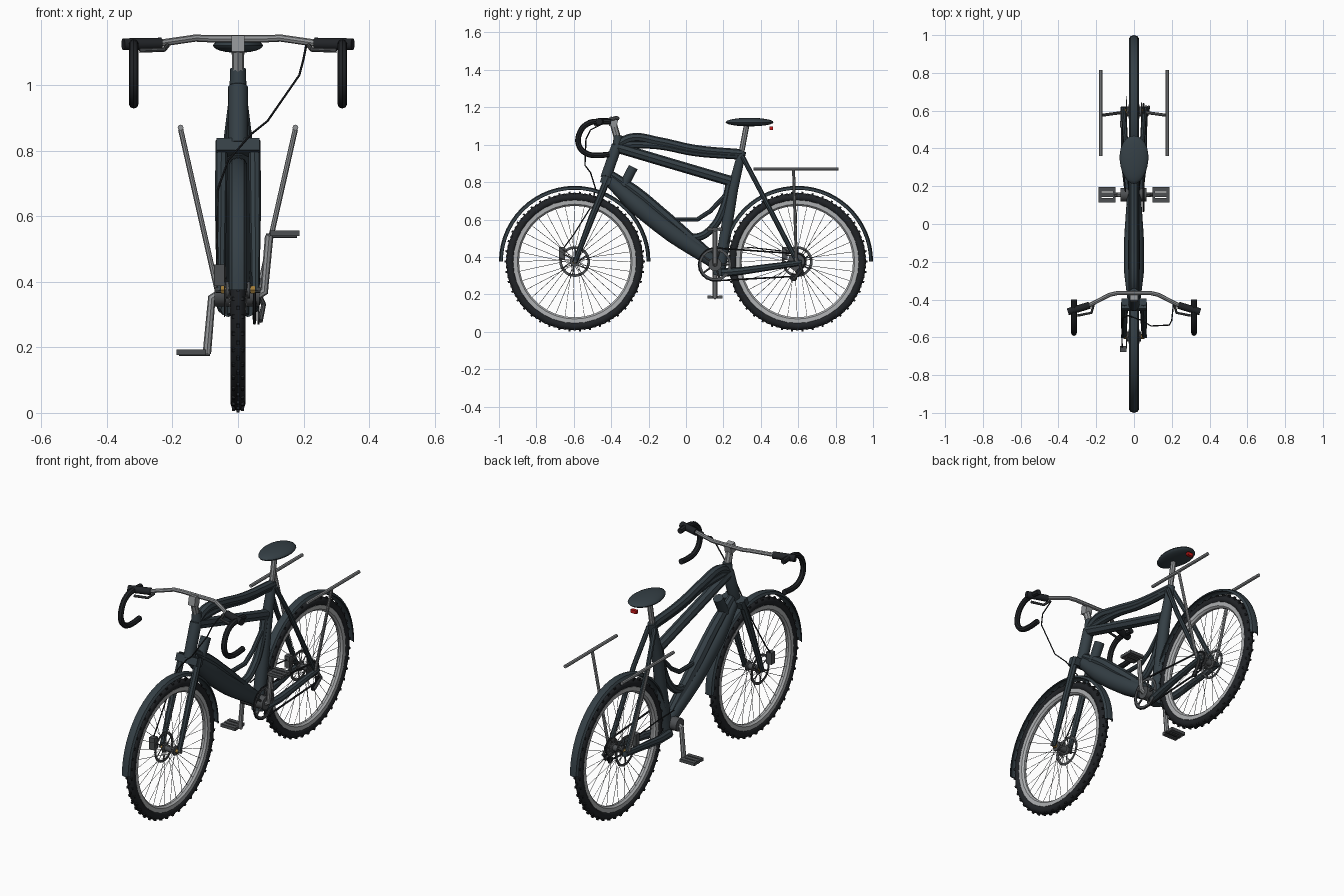
import bpy, bmesh, math
from mathutils import Vector, Matrix

if "Cube" in bpy.data.objects:
    bpy.data.objects.remove(bpy.data.objects["Cube"])


def mat(name, *c):
    m = bpy.data.materials.new(name)
    m.diffuse_color = (*c, 1)
    m.use_nodes = True
    m.node_tree.nodes["Principled BSDF"].inputs["Base Color"].default_value = m.diffuse_color
    return m


DARK = mat("dark_paint", 0.035, 0.05, 0.06)
BLACK = mat("black_rubber", 0.015, 0.017, 0.02)
STEEL = mat("steel", 0.28, 0.29, 0.30)
GREY = mat("dark_metal", 0.075, 0.08, 0.085)
RIM = mat("rim_silver", 0.42, 0.43, 0.44)
GOLD = mat("brass", 0.35, 0.2, 0.04)
RED = mat("red_lamp", 0.6, 0.01, 0.01)


def finish(o, m, smooth=True):
    o.data.materials.clear()
    o.data.materials.append(m)
    bpy.ops.object.select_all(action='DESELECT')
    o.select_set(True)
    bpy.context.view_layer.objects.active = o
    if smooth:
        bpy.ops.object.shade_smooth_by_angle(angle=math.radians(40))
    return o


def tube(name, paths, r, m, radii=None, curved=False, res=2, cyclic=False):
    """Round tube(s) along one path or a list of paths."""
    if not isinstance(paths[0][0], (tuple, list, Vector)):
        paths = [paths]
    c = bpy.data.curves.new(name, 'CURVE')
    c.dimensions, c.bevel_depth, c.bevel_resolution = '3D', r, res
    c.use_fill_caps, c.resolution_u = True, 5
    for p in paths:
        s = c.splines.new('BEZIER' if curved else 'POLY')
        pts = s.bezier_points if curved else s.points
        pts.add(len(p) - 1)
        for i, (q, v) in enumerate(zip(pts, p)):
            q.co = Vector(v) if curved else (*v, 1)
            q.radius = radii[i] if radii else 1
            if curved:
                q.handle_left_type = q.handle_right_type = 'AUTO'
        s.use_cyclic_u = cyclic
    o = bpy.data.objects.new(name, c)
    bpy.context.collection.objects.link(o)
    bpy.ops.object.select_all(action='DESELECT')
    o.select_set(True)
    bpy.context.view_layer.objects.active = o
    bpy.ops.object.convert(target='MESH')
    return finish(bpy.context.object, m)


def mesh(name, bm, m, smooth=True):
    bmesh.ops.recalc_face_normals(bm, faces=bm.faces)
    me = bpy.data.meshes.new(name)
    bm.to_mesh(me)
    bm.free()
    o = bpy.data.objects.new(name, me)
    bpy.context.collection.objects.link(o)
    return finish(o, m, smooth)


def lathe(name, prof, cy, cz, m, n=28, a0=0, a1=360):
    """Closed (x, radius) profile swept about an axle running along x."""
    bm = bmesh.new()
    full = a1 - a0 == 360
    rings = []
    for i in range(n if full else n + 1):
        a = math.radians(a0 + (a1 - a0) * i / n)
        rings.append([bm.verts.new((x, cy + r * math.cos(a), cz + r * math.sin(a))) for x, r in prof])
    k = len(prof)
    for i in range(n):
        A, B = rings[i], rings[(i + 1) % len(rings)]
        for j in range(k):
            bm.faces.new((A[j], A[(j + 1) % k], B[(j + 1) % k], B[j]))
    if not full:
        bm.faces.new(rings[0])
        bm.faces.new(rings[-1])
    return mesh(name, bm, m)


def box(name, loc, size, m, tilt=0):
    bm = bmesh.new()
    M = Matrix.Translation(loc) @ Matrix.Rotation(tilt, 4, 'X') @ Matrix.Diagonal((*size, 1))
    bmesh.ops.create_cube(bm, size=1, matrix=M)
    return mesh(name, bm, m, False)


def drum(x0, x1, r0, r1):
    return [(x0, r0), (x1, r0), (x1, r1), (x0, r1)]


# Wheels: tyre, knobs, rim, spokes, hub, disc brake, fender
HZ = 0.375
for nm, cy, a0, a1 in (("front", -0.595, 0, 180), ("rear", 0.595, 0, 166)):
    ring = [(0.023 * math.cos(t * math.pi / 5), 0.346 + 0.023 * math.sin(t * math.pi / 5)) for t in range(10)]
    lathe(nm + "_tyre", ring, cy, HZ, BLACK)
    bm = bmesh.new()
    for i in range(84):
        R = Matrix.Translation((0, cy, HZ)) @ Matrix.Rotation(2 * math.pi * i / 84, 4, 'X')
        for x, z in ([(0, 0.369)] if i % 2 else [(-0.014, 0.363), (0.014, 0.363)]):
            bmesh.ops.create_cube(bm, size=1, matrix=R @ Matrix.Translation((x, 0, z)) @ Matrix.Diagonal((0.01, 0.011, 0.011, 1)))
    mesh(nm + "_tyre_knobs", bm, BLACK, False)
    lathe(nm + "_rim", [(-0.017, 0.329), (0.017, 0.329), (0.016, 0.307), (0.006, 0.298), (-0.006, 0.298), (-0.016, 0.307)], cy, HZ, RIM, 36)
    spokes = []
    for i in range(36):
        a = 2 * math.pi * i / 36
        b = a + (0.5 if i % 4 < 2 else -0.5)
        s = 0.028 if i % 2 else -0.028
        spokes.append([(s, cy + 0.024 * math.cos(b), HZ + 0.024 * math.sin(b)),
                       (0, cy + 0.302 * math.cos(a), HZ + 0.302 * math.sin(a))])
    tube(nm + "_spokes", spokes, 0.0013, STEEL, res=0)
    lathe(nm + "_hub", [(-0.036, 0.004), (-0.036, 0.026), (-0.028, 0.026), (-0.024, 0.017), (0.024, 0.017),
                        (0.028, 0.026), (0.036, 0.026), (0.036, 0.004)], cy, HZ, GREY, 16)
    tube(nm + "_axle", [(-0.068, cy, HZ), (0.068, cy, HZ)], 0.009, GREY)
    for s in (-1, 1):
        lathe(nm + "_axle_nut", drum(s * 0.038, s * 0.052, 0.008, 0.013), cy, HZ, GOLD, 6)
    lathe(nm + "_brake_disc", drum(-0.042, -0.039, 0.068, 0.082), cy, HZ, GREY, 28)
    arms = [[(-0.04, cy + r * math.cos(a + d), HZ + r * math.sin(a + d)) for r, d in ((0.018, 0), (0.072, 0.5))]
            for a in [i * math.pi / 3 for i in range(6)]]
    tube(nm + "_brake_disc_arms", arms, 0.003, GREY, res=0)
    box(nm + "_brake_caliper", (-0.057, cy - 0.067, 0.42), (0.032, 0.032, 0.065), GREY)
    lathe(nm + "_fender", [(-0.027, 0.386), (-0.019, 0.399), (0, 0.405), (0.019, 0.399), (0.027, 0.386),
                           (0.023, 0.384), (0.016, 0.392), (0, 0.397), (-0.016, 0.392), (-0.023, 0.384)],
          cy, HZ, DARK, 28, a0, a1)

# Fork and head tube
tube("head_tube", [(0, -0.363, 1.05), (0, -0.368, 1.0), (0, -0.37, 0.995), (0, -0.43, 0.82)], 0.03, DARK, radii=[0.8, 0.85, 1, 1], res=3)
box("fork_crown", (0, -0.428, 0.81), (0.13, 0.055, 0.04), DARK, -0.36)
for s in (-1, 1):
    tube("fork_leg", [(s * 0.05, -0.415, 0.83), (s * 0.052, -0.5, 0.62), (s * 0.053, -0.595, 0.37)], 0.018, DARK, radii=[1.05, 1, 0.7])

# Frame tubes
tube("down_tube", [(0, -0.41, 0.81), (0, -0.26, 0.675), (0, -0.07, 0.525), (0, 0.17, 0.36)], 0.045, DARK, radii=[0.75, 1.15, 1.15, 0.8], curved=True, res=3)
tube("down_tube_cover", [(0, -0.40, 0.84), (0, -0.27, 0.75), (0, -0.1, 0.605), (0, 0.13, 0.41)], 0.03, DARK, radii=[0.7, 1, 1.1, 0.8], curved=True)
tube("swept_brace", [(0, -0.13, 0.62), (0, -0.03, 0.525), (0, 0.06, 0.505), (0, 0.14, 0.555), (0, 0.2, 0.66), (0, 0.235, 0.8)], 0.021, DARK, curved=True)
tube("cross_brace", [(0, -0.11, 0.6), (0, 0.06, 0.6), (0, 0.13, 0.645), (0, 0.22, 0.74)], 0.012, DARK)
tube("upper_top_tube", [(0, -0.37, 1.0), (0, -0.29, 1.037), (0, -0.15, 1.018), (0, 0.05, 0.975), (0, 0.3, 0.952)], 0.024, DARK, curved=True)
tube("middle_top_tube", [(0, -0.36, 1.0), (0, -0.15, 0.995), (0, 0.05, 0.958), (0, 0.29, 0.94)], 0.02, DARK, curved=True)
tube("lower_top_tube", [(0, -0.37, 0.985), (0, -0.1, 0.905), (0, 0.24, 0.805)], 0.028, DARK)
tube("seat_tube", [(0, 0.3, 0.965), (0, 0.25, 0.76), (0, 0.175, 0.3)], 0.027, DARK, radii=[0.85, 1.1, 1.25], res=3)
tube("bottle", [(0, -0.345, 0.76), (0, -0.282, 0.88)], 0.027, DARK, res=3)
for s in (-1, 1):
    tube("seat_stay", [(s * 0.018, 0.3, 0.94), (s * 0.042, 0.4, 0.75), (s * 0.055, 0.595, 0.375)], 0.013, DARK)
    tube("chain_stay", [(s * 0.03, 0.19, 0.315), (s * 0.045, 0.3, 0.325), (s * 0.057, 0.62, 0.37)], 0.019, DARK, radii=[1.2, 1.1, 0.8])

# Seat, seat post and tail lamp
tube("seat_post", [(0, 0.295, 0.95), (0, 0.325, 1.11)], 0.015, STEEL)
bm = bmesh.new()
bmesh.ops.create_uvsphere(bm, u_segments=24, v_segments=12, radius=1)
for v in bm.verts:
    w = 0.076 * (1 + 0.1 * v.co.y)
    v.co = (v.co.x * w, 0.34 + v.co.y * 0.128, 1.12 + v.co.z * (0.024 if v.co.z > 0 else 0.022))
mesh("seat", bm, DARK)
box("tail_lamp", (0, 0.455, 1.088), (0.035, 0.018, 0.018), RED)

# Luggage rack rails and legs
for s in (-1, 1):
    tube("rack_rail", [(s * 0.175, 0.36, 0.87), (s * 0.175, 0.815, 0.87)], 0.009, STEEL)
    tube("rack_leg", [(s * 0.175, 0.575, 0.865), (s * 0.065, 0.59, 0.38)], 0.008, STEEL)

# Stem and handlebar
tube("stem", [(0, -0.365, 1.03), (0, -0.388, 1.11)], 0.019, STEEL)
box("stem_clamp", (0, -0.387, 1.122), (0.04, 0.042, 0.05), STEEL, -0.2)
bar = [(x, y, z) for x, y, z in ((0.24, -0.432, 1.127), (0.13, -0.375, 1.143), (0.09, -0.366, 1.141))]
tube("handlebar", [(-x, y, z) for x, y, z in bar] + bar[::-1], 0.011, STEEL)
for s in (-1, 1):
    tube("grip", [(s * 0.235, -0.43, 1.126), (s * 0.35, -0.465, 1.124)], 0.019, BLACK, res=3)
    drop = [(-0.40, 1.122), (-0.46, 1.125), (-0.53, 1.11), (-0.573, 1.05), (-0.57, 0.99), (-0.53, 0.952), (-0.48, 0.943), (-0.41, 0.948)]
    tube("handlebar_drop", [(s * 0.318, y, z) for y, z in drop], 0.015, BLACK, curved=True)
    tube("brake_lever", [(s * 0.215, -0.43, 1.12), (s * 0.225, -0.47, 1.108), (s * 0.3, -0.485, 1.105)], 0.007, GREY)

# Brake cables
tube("front_brake_cable", [(0.208, -0.43, 1.12), (0.2, -0.51, 1.08), (0.187, -0.535, 1.03), (0.09, -0.54, 0.89), (0.04, -0.51, 0.85), (-0.03, -0.485, 0.77),
                           (-0.062, -0.5, 0.68), (-0.064, -0.6, 0.52), (-0.062, -0.66, 0.44)], 0.0035, BLACK, res=1)
tube("rear_brake_cable", [(-0.045, 0.17, 0.44), (-0.062, 0.35, 0.45), (-0.06, 0.53, 0.43)], 0.0035, BLACK, res=1)

# Bottom bracket, chainring, cranks and pedals
BY, BZ = 0.155, 0.36
lathe("bottom_bracket", drum(-0.072, 0.066, 0.003, 0.036), BY, BZ, GREY, 16)
lathe("chainring", drum(0.048, 0.053, 0.073, 0.088), BY, BZ, GREY, 32)
tube("chainring_arms", [[(0.05, BY, BZ), (0.05, BY + 0.078 * math.cos(a), BZ + 0.078 * math.sin(a))]
                        for a in [i * math.tau / 5 for i in range(5)]], 0.006, GREY, res=1)
for s in (-1, 1):
    tube("crank_arm", [(s * 0.062, BY, BZ), (s * 0.08, BY, BZ + s * 0.01), (s * 0.095, BY, BZ + s * 0.18)], 0.013, STEEL)
    tube("pedal_axle", [(s * 0.085, BY, BZ + s * 0.18), (s * 0.18, BY, BZ + s * 0.18)], 0.007, GREY)
    pz = BZ + s * 0.175 + (0.013 if s > 0 else 0)
    for dy in (-0.029, 0, 0.029):
        box("pedal_bar", (s * 0.143, BY + dy, pz), (0.09, 0.022, 0.017), GREY)
    for dx in (0.105, 0.18):
        box("pedal_end", (s * dx, BY, pz), (0.014, 0.08, 0.014), GREY)

# Sprockets, chain and derailleur
for i in range(5):
    lathe("sprocket", drum(0.037 + i * 0.004, 0.039 + i * 0.004, 0.012, 0.05 - i * 0.005), 0.595, HZ, GREY, 20)
arc = [(0.05, BY + 0.088 * math.cos(a), BZ + 0.088 * math.sin(a)) for a in [math.radians(80 + 20 * i) for i in range(11)]]
rear = [(0.05, 0.595 + 0.042 * math.cos(a), HZ + 0.042 * math.sin(a)) for a in [math.radians(-70 + 25 * i) for i in range(7)]]
tube("chain", arc + [(0.052, 0.56, 0.295)] + [(0.052, 0.61, 0.3)] + rear, 0.005, BLACK, res=1, cyclic=True)
tube("derailleur_arm", [(0.06, 0.605, 0.37), (0.078, 0.62, 0.33), (0.068, 0.575, 0.28)], 0.008, GREY)
for y, z in ((0.61, 0.32), (0.575, 0.29)):
    lathe("derailleur_wheel", drum(0.06, 0.066, 0.004, 0.02), y, z, BLACK, 12)
